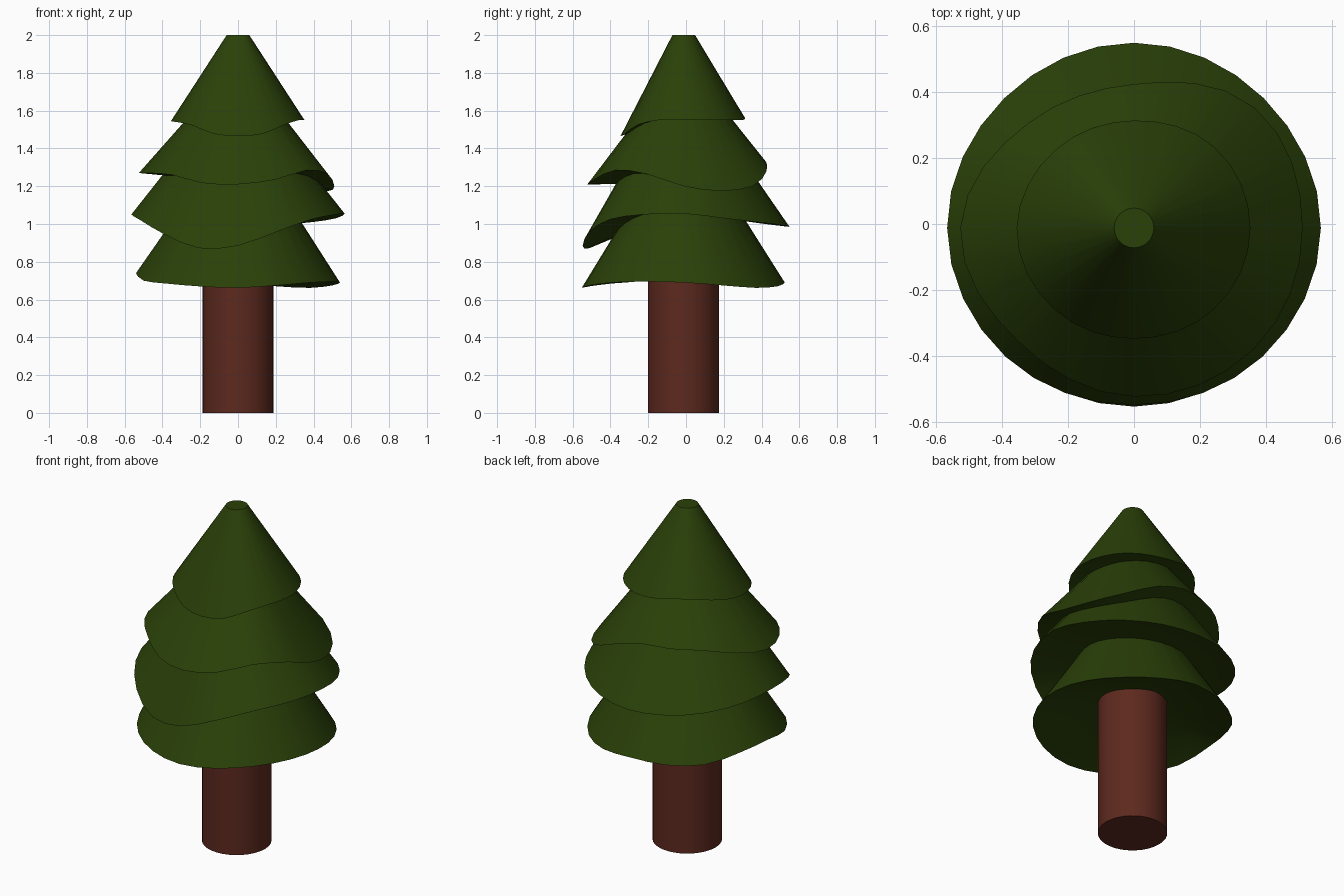
import bpy
import bmesh
import math

SIDES = 32
CENTRE_Y = -0.012

if "Cube" in bpy.data.objects:
    bpy.data.objects.remove(bpy.data.objects["Cube"], do_unlink=True)


def make_material(name, colour):
    mat = bpy.data.materials.new(name)
    mat.use_nodes = True
    mat.diffuse_color = (*colour, 1)
    bsdf = mat.node_tree.nodes["Principled BSDF"]
    bsdf.inputs["Base Color"].default_value = (*colour, 1)
    bsdf.inputs["Roughness"].default_value = 0.9
    return mat


def sample_loop(values, t):
    """Smooth periodic interpolation of evenly spaced values, t in 0..1."""
    n = len(values)
    i, f = int(t * n), (t * n) % 1.0
    a, b, c, d = (values[(i + k) % n] for k in (-1, 0, 1, 2))
    return b + 0.5 * f * (c - a + f * (2*a - 5*b + 4*c - d + f * (3*(b - c) + d - a)))


def finish(bm, name, mat):
    bmesh.ops.recalc_face_normals(bm, faces=bm.faces[:])
    mesh = bpy.data.meshes.new(name)
    bm.to_mesh(mesh)
    bm.free()
    mesh.materials.append(mat)
    obj = bpy.data.objects.new(name, mesh)
    bpy.context.collection.objects.link(obj)
    obj.location.y = CENTRE_Y
    bpy.ops.object.select_all(action="DESELECT")
    obj.select_set(True)
    bpy.context.view_layer.objects.active = obj
    bpy.ops.object.shade_smooth_by_angle(angle=math.radians(40))


def make_tier(name, top_r, top_z, under_z, rim_r, rim_z, mat):
    """Truncated cone with a wavy lower rim and a closed underside."""
    bm = bmesh.new()
    top, rim = [], []
    for i in range(SIDES):
        t = i / SIDES
        c, s = math.cos(math.tau * t), math.sin(math.tau * t)
        r = sample_loop(rim_r, t)
        top.append(bm.verts.new((top_r * c, top_r * s, top_z)))
        rim.append(bm.verts.new((r * c, r * s, sample_loop(rim_z, t))))
    under = bm.verts.new((0, 0, under_z))
    bm.faces.new(top)
    for i in range(SIDES):
        j = (i + 1) % SIDES
        bm.faces.new((rim[i], rim[j], top[j], top[i]))
        bm.faces.new((rim[j], rim[i], under))
    finish(bm, name, mat)


needle_green = make_material("needle green", (0.023, 0.052, 0.0025))
bark_brown = make_material("bark brown", (0.108, 0.022, 0.013))

# Trunk
bm = bmesh.new()
bmesh.ops.create_cone(bm, cap_ends=True, segments=SIDES, radius1=0.188, radius2=0.188, depth=0.9)
bmesh.ops.translate(bm, verts=bm.verts[:], vec=(0, 0, 0.45))
finish(bm, "trunk", bark_brown)

# Branch tiers: rim radii and heights at even angles, counter-clockwise from +x
make_tier("bottom_branches", 0.15, 1.3, 0.86,
          (0.54, 0.54, 0.535, 0.54, 0.54, 0.54, 0.54, 0.54),
          (0.69, 0.675, 0.662, 0.67, 0.69, 0.685, 0.69, 0.73,
           0.74, 0.70, 0.685, 0.67, 0.662, 0.675, 0.69, 0.695), needle_green)
make_tier("lower_branches", 0.17, 1.55, 1.08,
          (0.565, 0.555, 0.56, 0.555, 0.565, 0.55, 0.535, 0.55),
          (1.055, 1.03, 1.01, 0.995, 0.985, 0.99, 1.005, 1.03,
           1.05, 1.02, 0.945, 0.872, 0.885, 0.96, 1.025, 1.05), needle_green)
make_tier("upper_branches", 0.1, 1.75, 1.22,
          (0.51, 0.515, 0.435, 0.45, 0.525, 0.49, 0.51, 0.515),
          (1.2, 1.175, 1.2, 1.28, 1.33, 1.33, 1.33, 1.3,
           1.27, 1.27, 1.26, 1.217, 1.21, 1.235, 1.285, 1.265), needle_green)
make_tier("crown", 0.06, 2.0, 1.58,
          (0.352, 0.345, 0.325, 0.335, 0.355, 0.345, 0.335, 0.345),
          (1.55, 1.55, 1.55, 1.55, 1.56, 1.58, 1.58, 1.56,
           1.545, 1.54, 1.523, 1.478, 1.465, 1.477, 1.525, 1.55), needle_green)
